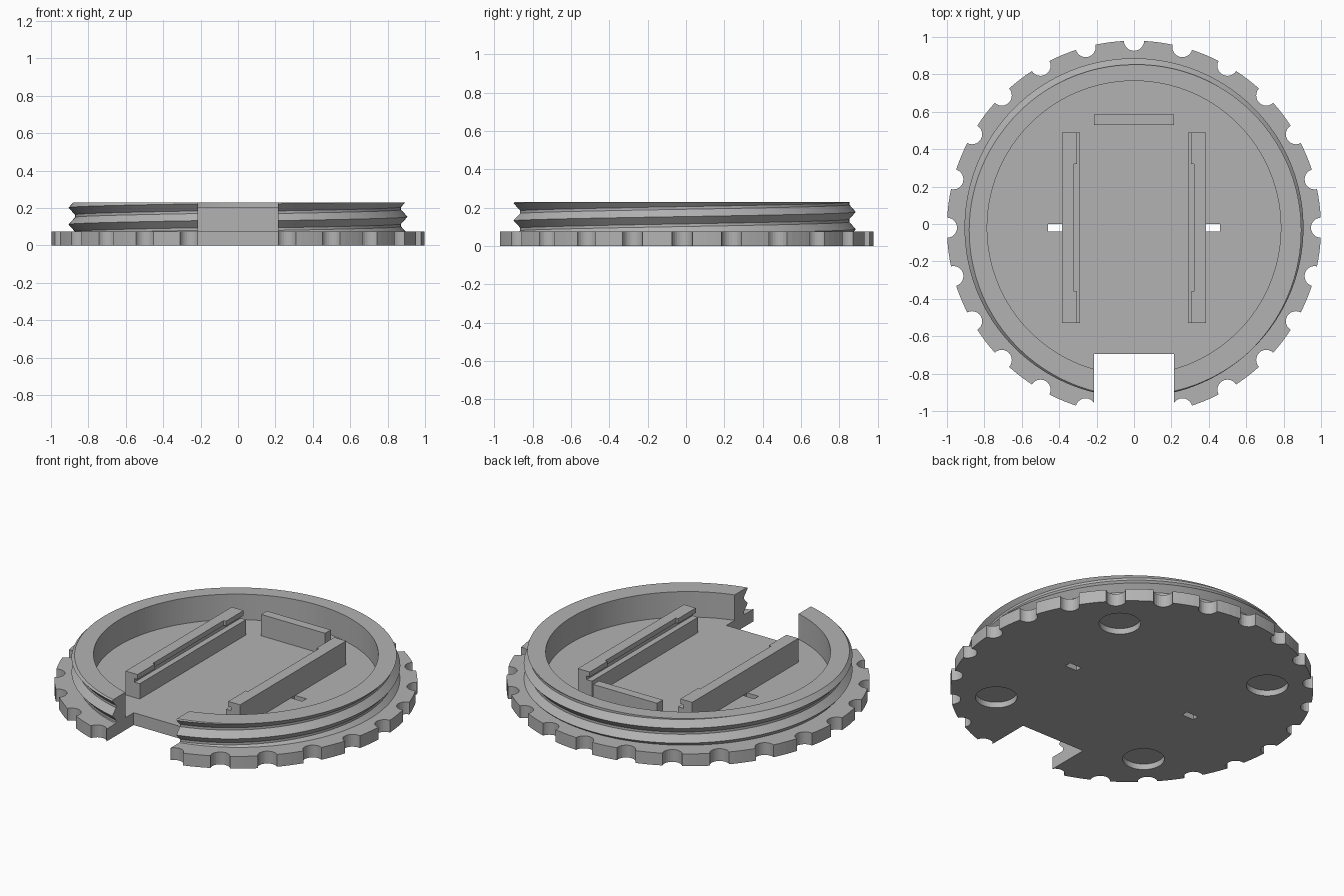
import bpy, bmesh, math
from math import sin, cos, pi, asin, radians

if "Cube" in bpy.data.objects:
    bpy.data.objects.remove(bpy.data.objects["Cube"])

CY = -0.02                     # centre of the disc in y
BASE, TOP = 0.075, 0.23        # plate thickness, ring top
GAP = 0.215                    # half width of the front cutout

grey = bpy.data.materials.new("grey_plastic")
grey.diffuse_color = (0.45, 0.45, 0.45, 1)
grey.use_nodes = True
grey.node_tree.nodes["Principled BSDF"].inputs["Base Color"].default_value = grey.diffuse_color


def finish(bm, name):
    bmesh.ops.remove_doubles(bm, verts=bm.verts, dist=1e-5)
    bmesh.ops.recalc_face_normals(bm, faces=bm.faces)
    me = bpy.data.meshes.new(name)
    bm.to_mesh(me)
    bm.free()
    me.materials.append(grey)
    ob = bpy.data.objects.new(name, me)
    bpy.context.collection.objects.link(ob)
    return ob


def add_prism(bm, pts, z0, z1):
    lo = [bm.verts.new((x, y, z0)) for x, y in pts]
    hi = [bm.verts.new((x, y, z1)) for x, y in pts]
    bm.faces.new(lo[::-1])
    bm.faces.new(hi)
    n = len(pts)
    for i in range(n):
        j = (i + 1) % n
        bm.faces.new((lo[i], lo[j], hi[j], hi[i]))


def circle(x, y, r, n):
    return [(x + r * cos(2 * pi * i / n), y + r * sin(2 * pi * i / n)) for i in range(n)]


def rect(x0, x1, y0, y1):
    return [(x0, y0), (x1, y0), (x1, y1), (x0, y1)]


def prisms(name, shapes, z0, z1):
    bm = bmesh.new()
    for s in shapes:
        add_prism(bm, s, z0, z1)
    return finish(bm, name)


def cut(ob, shapes, z0, z1):
    tool = prisms("cutter", shapes, z0, z1)
    tool.hide_render = True
    mod = ob.modifiers.new("cut", 'BOOLEAN')
    mod.operation, mod.solver, mod.object = 'DIFFERENCE', 'EXACT', tool
    bpy.context.view_layer.objects.active = ob
    bpy.ops.object.modifier_apply(modifier=mod.name)
    bpy.data.objects.remove(tool)


# Base plate with grip notches, front cutout, slots and underside pockets
plate = prisms("base_plate", [circle(0, CY, 1.0, 144)], 0, BASE)
cut(plate, [circle(cos(radians(a)), CY + sin(radians(a)), 0.054, 24)
            for a in range(0, 360, 15) if a != 270], -0.1, 0.2)
cut(plate, [rect(-GAP, GAP, -1.2, -0.695)], -0.1, 0.2)
cut(plate, [rect(s * 0.42 - 0.04, s * 0.42 + 0.04, -0.04, 0.0) for s in (-1, 1)], -0.1, 0.2)
cut(plate, [circle(sx * 0.53, CY + sy * 0.53, 0.115, 48)
            for sx in (-1, 1) for sy in (-1, 1)], -0.1, 0.035)

# Threaded ring: open sweep whose ends lie flat on the cutout sides
PITCH, ROOT, CREST, HALF, INNER = 0.09, 0.872, 0.906, 0.038, 0.785


def section(turn):
    """Cross-section (radius, z) at a fraction of a turn from the front."""
    ridges = [0.1325 + PITCH * (turn + k) for k in range(-3, 3)]
    pts = [(INNER, TOP), (INNER, BASE)]
    for z in [BASE] + [c + d for c in ridges for d in (-HALF, 0, HALF)] + [TOP]:
        z = min(max(z, BASE), TOP)
        near = min(abs(z - c) for c in ridges)
        pts.append((ROOT + (CREST - ROOT) * max(0, 1 - near / HALF), z))
    return pts


bm = bmesh.new()
STEPS = 180
rows = []
for i in range(STEPS + 1):
    t = i / STEPS
    row = []
    for r, z in section(t):
        e = asin(GAP / r)
        a = -pi / 2 + e + (2 * pi - 2 * e) * t
        row.append(bm.verts.new((r * cos(a), CY + r * sin(a), z)))
    rows.append(row)
n = len(rows[0])
for p, q in zip(rows, rows[1:]):
    for j in range(n):
        k = (j + 1) % n
        bm.faces.new((p[j], q[j], q[k], p[k]))
bm.faces.new(rows[0])
bm.faces.new(rows[-1][::-1])
bmesh.ops.dissolve_degenerate(bm, dist=1e-5, edges=bm.edges)
finish(bm, "threaded_ring")

# Grooved rails: lower block, recessed groove, top lip relieved in the middle
for side, name in ((-1, "left_rail"), (1, "right_rail")):
    bm = bmesh.new()

    def bar(d, y0, y1, z0, z1):
        xs = sorted((side * d, side * 0.385))
        add_prism(bm, rect(xs[0], xs[1], y0, y1), z0, z1)

    bar(0.29, -0.53, 0.49, BASE, 0.168)
    bar(0.325, -0.53, 0.49, 0.168, 0.19)
    bar(0.305, -0.53, -0.36, 0.19, 0.22)
    bar(0.32, -0.36, 0.32, 0.19, 0.22)
    bar(0.305, 0.32, 0.49, 0.19, 0.22)
    finish(bm, name)

# Stop bar at the back
prisms("back_stop", [rect(-GAP, GAP, 0.53, 0.585)], BASE, 0.205)
